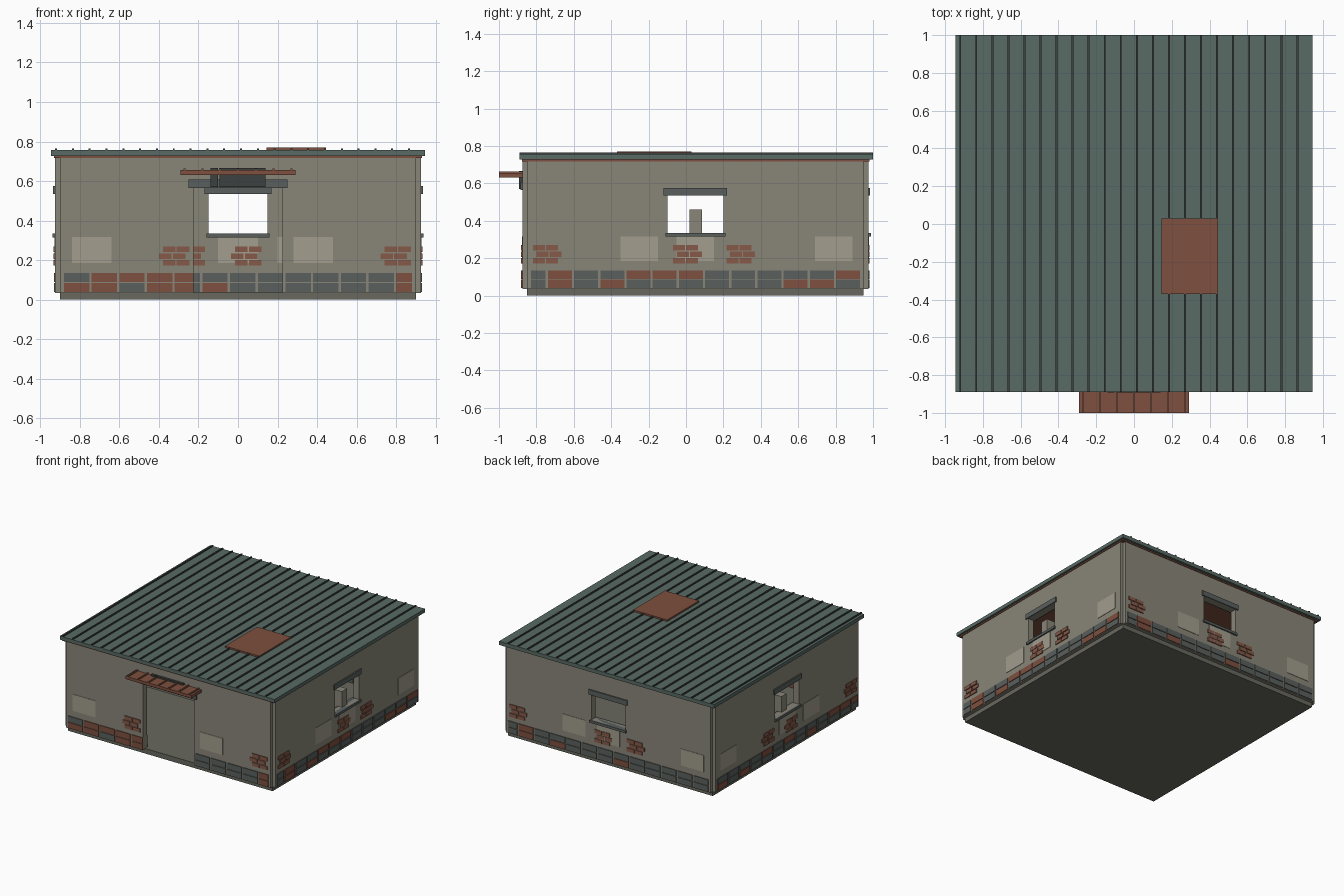
import bpy, bmesh, math, random
from mathutils import Matrix, Vector

if "Cube" in bpy.data.objects:
    bpy.data.objects.remove(bpy.data.objects["Cube"])

random.seed(4)

def mat(name, rgb):
    m = bpy.data.materials.new(name)
    m.diffuse_color = (*rgb, 1)
    m.use_nodes = True
    m.node_tree.nodes["Principled BSDF"].inputs["Base Color"].default_value = m.diffuse_color
    return m

PLASTER = mat("plaster", (.25, .24, .19))
PALE = mat("pale_plaster", (.36, .34, .27))
STONE = mat("stone", (.10, .117, .11))
RUST = mat("rust", (.21, .08, .05))
BRICK = mat("brick", (.24, .10, .065))
ROOF = mat("roof_green", (.10, .145, .13))
DARK = mat("dark_metal", (.045, .055, .05))
BASE = mat("base", (.14, .14, .115))

def finish(name, bm, material, xf=Matrix()):
    bmesh.ops.recalc_face_normals(bm, faces=bm.faces)
    me = bpy.data.meshes.new(name)
    bm.to_mesh(me)
    bm.free()
    me.materials.append(material)
    ob = bpy.data.objects.new(name, me)
    ob.matrix_world = xf
    bpy.context.collection.objects.link(ob)
    return ob

def boxes(name, items, material, xf=Matrix()):
    """One object from boxes given as (x0, x1, y0, y1, z0, z1)."""
    bm = bmesh.new()
    for x0, x1, y0, y1, z0, z1 in items:
        c = Vector(((x0 + x1) / 2, (y0 + y1) / 2, (z0 + z1) / 2))
        s = Matrix.Diagonal((x1 - x0, y1 - y0, z1 - z0, 1))
        bmesh.ops.create_cube(bm, size=1, matrix=Matrix.Translation(c) @ s)
    if items:
        finish(name, bm, material, xf)

def wall(name, half_open, z_low, z_high, xf):
    """Wall slab on a 3x3 grid with the middle left open."""
    bm = bmesh.new()
    xs = [-.9, -half_open, half_open, .9]
    zs = [.035, z_low, z_high, .72] if z_low > .035 else [.035, z_high, .72]
    v = [[bm.verts.new((x, -.025, z)) for x in xs] for z in zs]
    hole = 1 if len(zs) == 4 else 0
    for j in range(len(zs) - 1):
        for i in range(3):
            if (i, j) != (1, hole):
                bm.faces.new((v[j][i], v[j][i + 1], v[j + 1][i + 1], v[j + 1][i]))
    ext = bmesh.ops.extrude_face_region(bm, geom=bm.faces[:], use_keep_orig=True)
    bmesh.ops.translate(bm, vec=(0, .05, 0),
                        verts=[g for g in ext["geom"] if isinstance(g, bmesh.types.BMVert)])
    finish(name, bm, PLASTER, xf)

def dress(side, xf, patches, clusters, door=0):
    """Plaster patches, exposed bricks and two courses of base stones."""
    boxes(side + "_plaster_patches",
          [(x, x + .2, -.028, .028, .185, .317) for x in patches], PALE, xf)
    bricks = []
    for x in clusters:
        for r in range(3):
            for k in range(2):
                a = x - .02 * (r % 2) + k * .07
                bricks.append((a, a + .064, -.032, .032, .172 + r * .035, .2 + r * .035))
    boxes(side + "_exposed_bricks", bricks, BRICK, xf)
    grey, red = [], []
    for r in range(2):
        for k in range(13):
            a = -.88 + k * .14
            b = min(a + .128, .88)
            if door and a < door and b > -door:
                if a < -door:
                    b = -door
                elif b > door:
                    a = door
                else:
                    continue
            if b - a < .015:
                continue
            dest = red if random.random() < .28 else grey
            dest.append((a, b, -.031, .031, .04 + r * .05, .085 + r * .05))
    boxes(side + "_base_stones", grey, STONE, xf)
    boxes(side + "_base_bricks", red, RUST, xf)

# Foundation slab
boxes("foundation", [(-.9, .9, -.85, .95, 0, .04)], BASE)

# Front wall with doorway
front = Matrix.Translation((0, -.85, 0))
wall("front_wall", .225, .035, .565, front)
dress("front", front, (-.84, .28), (-.38, .74), door=.225)
boxes("door_lintel", [(-.25, .25, -.035, .035, .565, .607)], STONE, front)

# Back and side walls with windows
turn = Matrix.Rotation(-math.pi / 2, 4, 'Z')
for side, xf in (("back", Matrix.Translation((0, .95, 0))),
                 ("right", Matrix.Translation((.9, .05, 0)) @ turn),
                 ("left", Matrix.Translation((-.9, .05, 0)) @ turn)):
    wall(side + "_wall", .15, .335, .535, xf)
    dress(side, xf, (-.84, -.1, .2), (-.3, -.015, .735))
    boxes(side + "_window_lintel", [(-.17, .17, -.035, .035, .535, .575)], STONE, xf)
    boxes(side + "_window_sill", [(-.16, .16, -.038, .038, .315, .335)], STONE, xf)

# Low partition inside, open in the middle
boxes("partition", [(s * .6 - .3, s * .6 + .3, .02, .085, .04, .46) for s in (-1, 1)], PLASTER)

# Flat roof with standing seams and a rusty repair sheet
boxes("roof_trim", [(-.93, .93, -.878, .98, .718, .728)], RUST)
boxes("roof_slab", [(-.945, .945, -.89, 1, .728, .757)], ROOF)
boxes("roof_seams", [(-.925 + i * .085, -.915 + i * .085, -.89, 1, .755, .766)
                     for i in range(22)], DARK)
boxes("roof_repair_sheet", [(.145, .445, -.37, .03, .757, .77)], RUST)

# Rusty awning and the panel below it
boxes("awning", [(-.29, .29, -1, -.875, .632, .655)], RUST)
boxes("awning_ribs", [(x - .005, x + .005, -1, -.875, .654, .664)
                      for x in [-.27 + i * .09 for i in range(7)]], BRICK)
boxes("awning_panel", [(-.14, -.102, -.893, -.872, .57, .667),
                       (-.094, .14, -.893, -.872, .57, .667)], DARK)
